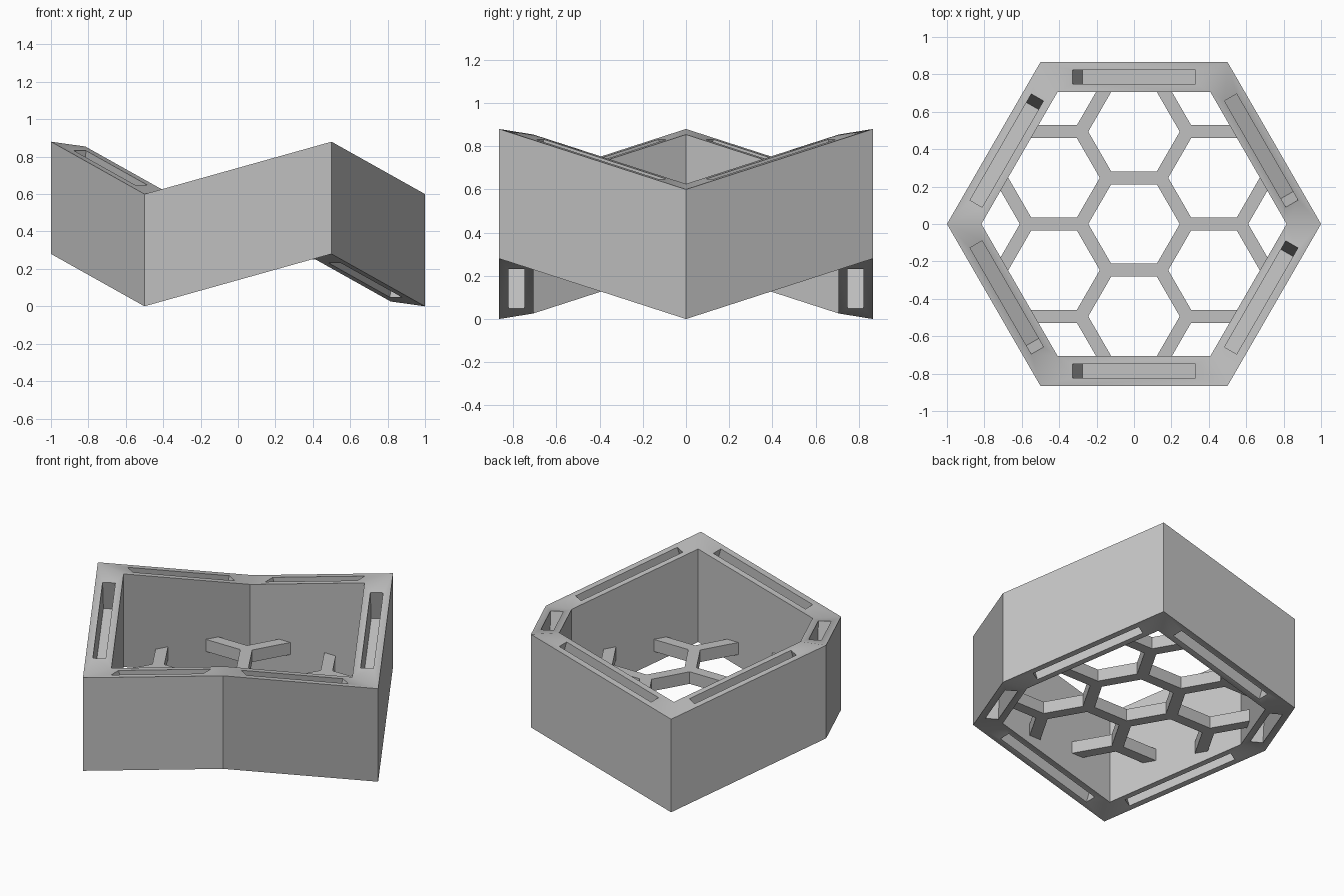
import bpy
import bmesh
from math import sin, cos, radians, sqrt
from mathutils import Vector

cube = bpy.data.objects.get("Cube")
if cube:
    bpy.data.objects.remove(cube, do_unlink=True)

SLOPE = 0.28            # rise of each wall from its low to its high corner
APOTHEM = sqrt(3) / 2
INNER = 0.816           # inner hexagon relative to the outer one

grey = bpy.data.materials.new("plain_grey")
grey.use_nodes = True
grey.diffuse_color = (0.53, 0.53, 0.53, 1)
grey.node_tree.nodes["Principled BSDF"].inputs["Base Color"].default_value = grey.diffuse_color


def polar(angle, radius=1.0):
    return Vector((cos(radians(angle)), sin(radians(angle)), 0)) * radius


def finish(bm, name):
    bmesh.ops.remove_doubles(bm, verts=bm.verts, dist=0.0005)
    bmesh.ops.recalc_face_normals(bm, faces=bm.faces)
    mesh = bpy.data.meshes.new(name)
    bm.to_mesh(mesh)
    bm.free()
    mesh.materials.append(grey)
    obj = bpy.data.objects.new(name, mesh)
    bpy.context.collection.objects.link(obj)
    return obj


def band(bm, a, b, closed=True):
    """Quads joining two matching loops of points."""
    n = len(a)
    for i in range(n if closed else n - 1):
        j = (i + 1) % n
        bm.faces.new([bm.verts.new(p) for p in (a[i], a[j], b[j], b[i])])


def fill(bm, points):
    bm.faces.new([bm.verts.new(p) for p in points])


def rectangle(half_outer, outer, half_inner, inner):
    return [(-half_outer, outer), (half_outer, outer), (half_inner, inner), (-half_inner, inner)]


# Zigzag hexagonal frame with a blind slot in the top and bottom of each wall
bm = bmesh.new()
rim = rectangle(0.5, APOTHEM, 0.5 * INNER, APOTHEM * INNER)
slot = rectangle(0.328, 0.823, 0.328, 0.748)
for k in range(6):
    outward = polar(60 * k + 30)
    uphill = polar(60 * k + 120) * (1 if k % 2 == 0 else -1)

    def place(outline, base, shift=0, drop=0):
        return [outward * n + uphill * (t + shift) + Vector((0, 0, base + SLOPE * t - drop))
                for t, n in outline]

    top, bottom = place(rim, 0.74), place(rim, 0.14)
    band(bm, top[:2], bottom[:2], False)
    band(bm, top[2:], bottom[2:], False)
    for base, side in ((0.74, 1), (0.14, -1)):
        opening = place(slot, base)
        floor = place(slot, base, 0.053 * side, 0.193 * side)
        band(bm, place(rim, base), opening)
        band(bm, opening, floor)
        fill(bm, floor)
frame = finish(bm, "hexagonal_frame")
bpy.ops.object.select_all(action='DESELECT')
frame.select_set(True)
bpy.context.view_layer.objects.active = frame
bpy.ops.object.shade_smooth_by_angle(angle=radians(30))

# Honeycomb grid of mitred bars spanning the frame
CELL, HALF = 0.285, 0.035
LOW, HIGH = Vector((0, 0, 0.25)), Vector((0, 0, 0.328))
bm = bmesh.new()


def bar(start, end, open_end=True):
    along = (end - start).normalized()
    across = Vector((-along.y, along.x, 0)) * HALF
    mitre = along * HALF / sqrt(3)
    tip = mitre if open_end else Vector()
    left = [start + mitre + across, end - tip + across]
    right = [end - tip - across, start + mitre - across]
    outline = [start] + left + ([end] if open_end else []) + right
    for level in (LOW, HIGH):
        fill(bm, [p + level for p in outline])
    for edge in (left, right):
        band(bm, [p + LOW for p in edge], [p + HIGH for p in edge], False)
    if not open_end:
        cap = [left[1], right[0]]
        band(bm, [p + LOW for p in cap], [p + HIGH for p in cap], False)


for a in range(0, 360, 60):
    near, far = polar(a, CELL), polar(a, 2 * CELL)
    bar(near, polar(a + 60, CELL))
    bar(near, far)
    for turn in (-60, 60):
        bar(far, far + polar(a + turn, 0.273), False)
finish(bm, "honeycomb_grid")
